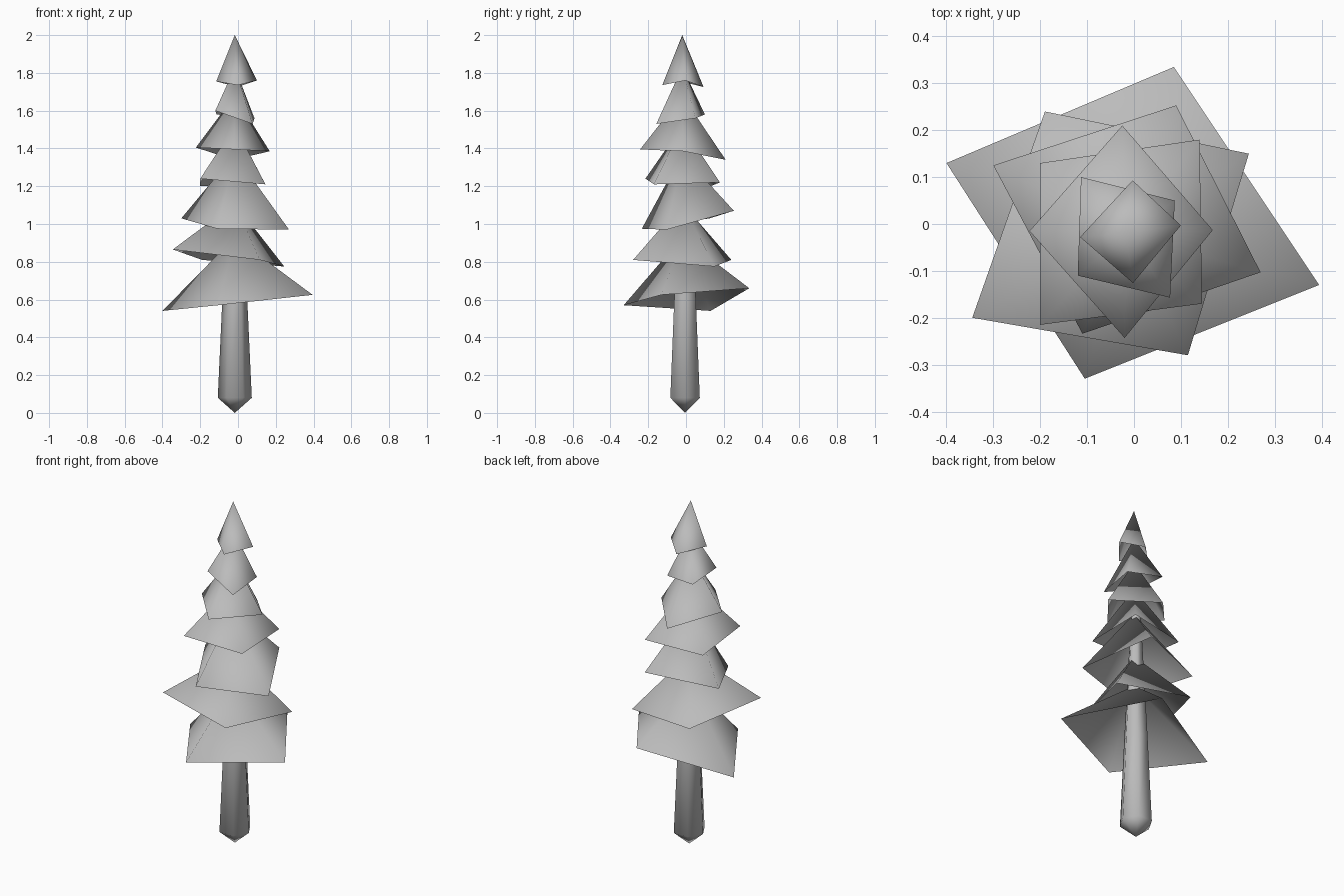
import bpy
import bmesh
from math import cos, sin, tau

default_cube = bpy.data.objects.get("Cube")
if default_cube:
    bpy.data.objects.remove(default_cube, do_unlink=True)

# Single plain material shared by trunk and branches
grey = bpy.data.materials.new("plain grey")
grey.use_nodes = True
colour = (0.5, 0.5, 0.5, 1)
grey.diffuse_color = colour
grey.node_tree.nodes["Principled BSDF"].inputs["Base Color"].default_value = colour

AXIS_X, AXIS_Y = -0.017, -0.02


def add_object(name, bm):
    """Turn a bmesh into a smooth-shaded object in the scene."""
    for face in bm.faces:
        face.smooth = True
    bm.normal_update()
    mesh = bpy.data.meshes.new(name)
    bm.to_mesh(mesh)
    bm.free()
    mesh.materials.append(grey)
    obj = bpy.data.objects.new(name, mesh)
    bpy.context.scene.collection.objects.link(obj)
    return obj


def bridge_fan(bm, ring, tip, upward=True):
    """Close a ring of vertices to a single tip vertex."""
    for index, corner in enumerate(ring):
        following = ring[(index + 1) % len(ring)]
        order = (corner, following, tip) if upward else (following, corner, tip)
        bm.faces.new(order)


def add_tier(name, tip_height, rim):
    """Open-bottomed four-sided canopy with a tilted, uneven rim."""
    bm = bmesh.new()
    ring = [bm.verts.new(point) for point in rim]
    tip = bm.verts.new((AXIS_X, AXIS_Y, tip_height))
    bridge_fan(bm, ring, tip)
    return add_object(name, bm)


def add_trunk(name, sides, tip_height, profile):
    """Tapered trunk with a pointed foot and a pointed top."""
    bm = bmesh.new()
    rings = []
    for radius, height in profile:
        ring = []
        for step in range(sides):
            angle = tau * step / sides
            ring.append(bm.verts.new((AXIS_X + radius * cos(angle),
                                      radius * sin(angle) - 0.005, height)))
        rings.append(ring)
    for lower, upper in zip(rings, rings[1:]):
        for step in range(sides):
            after = (step + 1) % sides
            bm.faces.new((lower[step], lower[after], upper[after], upper[step]))
    foot = bm.verts.new((AXIS_X, -0.005, 0))
    top = bm.verts.new((AXIS_X, AXIS_Y, tip_height))
    bridge_fan(bm, rings[0], foot, upward=False)
    bridge_fan(bm, rings[-1], top)
    return add_object(name, bm)


# Trunk runs up inside the canopy
add_trunk("trunk", sides=6, tip_height=1.8,
          profile=[(0.09, 0.08), (0.066, 0.6), (0.03, 1.3)])

# Canopy tiers from the bottom up, each with its tilted rim corners
add_tier("lowest_branch_tier", 0.93,
         [(0.085, 0.335, 0.66), (-0.4, 0.13, 0.54),
          (-0.105, -0.33, 0.57), (0.395, -0.13, 0.625)])
add_tier("second_branch_tier", 1.11,
         [(-0.345, -0.2, 0.865), (0.115, -0.28, 0.81),
          (0.245, 0.15, 0.775), (-0.19, 0.24, 0.81)])
add_tier("third_branch_tier", 1.37,
         [(-0.3, 0.125, 1.03), (-0.11, -0.234, 0.975),
          (0.27, -0.103, 0.97), (0.09, 0.253, 1.07)])
add_tier("fourth_branch_tier", 1.52,
         [(-0.2, 0.13, 1.2), (-0.2, -0.215, 1.24),
          (0.145, -0.17, 1.21), (0.14, 0.18, 1.22)])
add_tier("fifth_branch_tier", 1.68,
         [(-0.025, 0.21, 1.34), (-0.223, -0.015, 1.405),
          (-0.02, -0.243, 1.395), (0.168, -0.013, 1.385)])
add_tier("sixth_branch_tier", 1.83,
         [(-0.113, 0.1, 1.58), (-0.12, -0.11, 1.6),
          (0.077, -0.157, 1.53), (0.087, 0.05, 1.56)])
add_tier("top_branch_tier", 2,
         [(-0.003, 0.093, 1.725), (-0.115, -0.028, 1.755),
          (-0.002, -0.126, 1.735), (0.1, -0.003, 1.76)])
